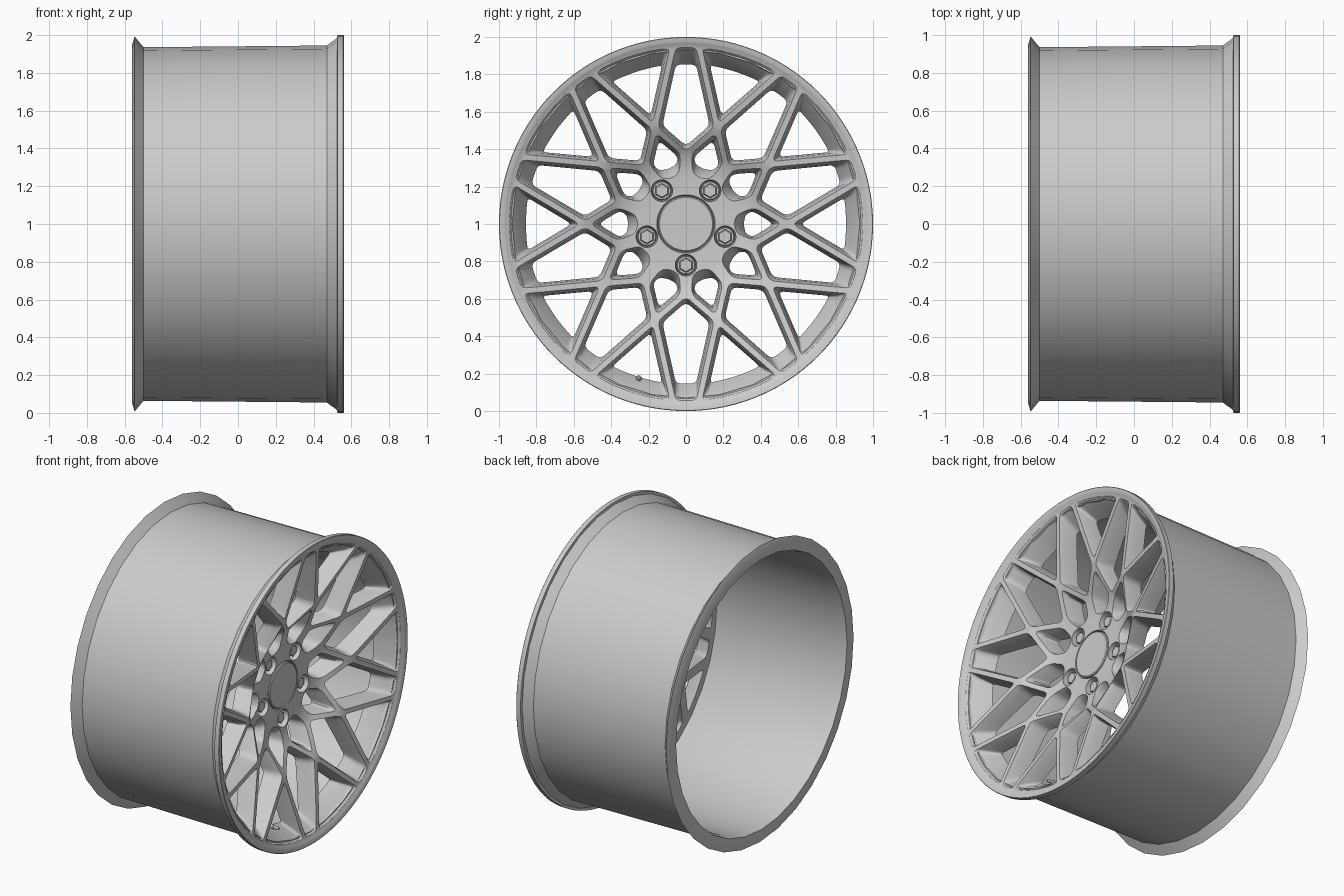
import bpy, bmesh
from math import sin, cos, radians
from mathutils import Vector

if "Cube" in bpy.data.objects:
    bpy.data.objects.remove(bpy.data.objects["Cube"])

# Front surface of the dished face: (radius, x)
FRONT = [(0.156, .333), (.25, .335), (.30, .34), (.37, .358), (.45, .41), (.54, .462),
         (.70, .495), (.85, .525), (.95, .543)]


def face_x(r):
    if r <= FRONT[0][0]:
        return FRONT[0][1]
    for (r0, x0), (r1, x1) in zip(FRONT, FRONT[1:]):
        if r <= r1:
            return x0 + (x1 - x0) * (r - r0) / (r1 - r0)
    return FRONT[-1][1]


def polar(r, deg):
    return Vector((r * sin(radians(deg)), r * cos(radians(deg))))


def finish(name, bm, angle=30):
    bmesh.ops.remove_doubles(bm, verts=bm.verts, dist=1e-5)
    bmesh.ops.recalc_face_normals(bm, faces=bm.faces)
    me = bpy.data.meshes.new(name)
    bm.to_mesh(me)
    bm.free()
    ob = bpy.data.objects.new(name, me)
    bpy.context.collection.objects.link(ob)
    if angle:
        smooth(ob, angle)
    return ob


def smooth(ob, angle):
    bpy.ops.object.select_all(action='DESELECT')
    ob.select_set(True)
    bpy.context.view_layer.objects.active = ob
    bpy.ops.object.shade_smooth_by_angle(angle=radians(angle))


def lathe(bm, profile, segs, centre=(0, 0), closed=False):
    """Spin (radius, x) points about an axis parallel to x."""
    rings = []
    for r, x in profile:
        ring = []
        for i in range(segs):
            p = polar(r, 360 * i / segs)
            ring.append(bm.verts.new((x, p.x + centre[0], p.y + centre[1] + 1)))
        rings.append(ring)
    pairs = list(zip(rings, rings[1:])) + ([(rings[-1], rings[0])] if closed else [])
    for a, b in pairs:
        for i in range(segs):
            j = (i + 1) % segs
            bm.faces.new((a[i], a[j], b[j], b[i]))
    if not closed:
        bm.faces.new(rings[0])
        bm.faces.new(rings[-1])


def inset_rounded(pts, insets, rad):
    """Inset each edge of a convex outline, then round its corners."""
    n = len(pts)
    c = sum(pts, Vector((0, 0))) / n
    lines = []
    for i in range(n):
        a, b = pts[i], pts[(i + 1) % n]
        d = (b - a).normalized()
        nrm = Vector((-d.y, d.x))
        if nrm.dot(c - a) < 0:
            nrm = -nrm
        lines.append((a + nrm * insets[i], d))
    corners = []
    for i in range(n):
        (p, d), (q, e) = lines[i - 1], lines[i]
        t = (q - p).cross(e) / d.cross(e)
        corners.append(p + d * t)
    arcs = []
    for i in range(n):
        v, a, b = corners[i], corners[i - 1], corners[(i + 1) % n]
        s = v + (a - v).normalized() * min(rad, .42 * (a - v).length)
        e = v + (b - v).normalized() * min(rad, .42 * (b - v).length)
        arcs.append([s * (1 - t) ** 2 + v * 2 * t * (1 - t) + e * t * t
                     for t in (0, .25, .5, .75, 1)])
    out = []
    for i in range(n):
        out += arcs[i]
        a, b = arcs[i][-1], arcs[(i + 1) % n][0]
        out += [a.lerp(b, k / 4) for k in (1, 2, 3)]
    return out


def opening(bm, outline, rad):
    """Tapered cutter; outline(level) gives points and edge insets."""
    loops = []
    for level, dx, flat in ((2, None, -.1), (2, -.15, None), (1, -.04, None),
                            (0, .006, None), (0, None, .8)):
        ring = []
        for p in inset_rounded(*outline(level), rad):
            x = flat if dx is None else face_x(p.length) + dx
            ring.append(bm.verts.new((x, p.x, p.y + 1)))
        loops.append(ring)
    n = len(loops[0])
    for a, b in zip(loops, loops[1:]):
        for i in range(n):
            j = (i + 1) % n
            bm.faces.new((a[i], a[j], b[j], b[i]))
    bm.faces.new(loops[0])
    bm.faces.new(loops[-1])


W = (.013, .028, .039)      # spoke half width: front, shoulder, back
RIM = (.953, .905, .840)    # outer edge of the openings at the same levels
HUB = (.252, .285, .315)    # inner edge of the hub holes at the same levels


def along(a, b, r):
    """Point on the spoke centre line a-b at radius r."""
    d = b - a
    A, B, C = d.dot(d), 2 * a.dot(d), a.dot(a) - r * r
    return a + d * ((-B + (B * B - 4 * A * C) ** .5) / (2 * A))


def kite(a):
    def f(l):
        w, R = W[l], RIM[l]
        n1, n2 = polar(.54, a + 18), polar(.54, a - 18)
        return ([polar(.37, a), n1, along(n1, polar(.96, a + 4), R),
                 along(n2, polar(.96, a - 4), R), n2], [w, w, 0, w, w])
    return f


def fan(a):
    def f(l):
        w, R = W[l], RIM[l]
        n = polar(.54, a)
        return ([n, along(n, polar(.96, a + 14), R), polar(R, a + 7), polar(R, a),
                 polar(R, a - 7), along(n, polar(.96, a - 14), R)], [w, 0, 0, 0, 0, w])
    return f


def hub_hole(a):
    def f(l):
        w, h = W[l], HUB[l]
        n, i1, i2 = polar(.54, a), polar(.37, a + 18), polar(.37, a - 18)
        k1, k2 = i1.lerp(n, .13), i2.lerp(n, .13)
        return ([n, k1, polar(h + .022, a + 12), polar(h, a), polar(h + .022, a - 12), k2],
                [w, w * .4, 0, 0, w * .4, w])
    return f


# Barrel with flared ends
bm = bmesh.new()
lathe(bm, [(.945, .47), (.986, .526), (.93, .53), (.905, .45), (.895, -.50), (.905, -.56),
           (.945, -.562), (.993, -.547), (.936, -.50)], 32, closed=True)
finish("barrel", bm)

# Dished face with front lip, before cutting
bm = bmesh.new()
lathe(bm, [(.02, .315), (.151, .315)] + FRONT + [(.965, .553), (.975, .557), (.997, .56),
      (1.0, .557), (1.0, .526), (.94, .522), (.925, .405), (.84, .405), (.70, .375),
      (.54, .335), (.45, .285), (.37, .24), (.28, .21), (.02, .21)], 120)
face = finish("spoked_face", bm, 0)

# All openings and bolt pockets in one cutter
BOLTS = [polar(.22, 180 + 72 * k) for k in range(5)]
bm = bmesh.new()
for k in range(10):
    opening(bm, kite(36 * k), .03)
    opening(bm, fan(36 * k + 18), .03)
    opening(bm, hub_hole(36 * k + 18), .035)
for b in BOLTS:
    lathe(bm, [(.052, .26), (.058, .34), (.058, .8)], 32, b)
bmesh.ops.triangulate(bm, faces=bm.faces)
cutter = finish("opening_cutter", bm, 0)
cutter.hide_render = True

mod = face.modifiers.new("openings", 'BOOLEAN')
mod.operation = 'DIFFERENCE'
mod.solver = 'EXACT'
mod.object = cutter
bpy.context.view_layer.objects.active = face
bpy.ops.object.modifier_apply(modifier=mod.name)
bpy.data.objects.remove(cutter)
smooth(face, 25)

# Centre cap
bm = bmesh.new()
lathe(bm, [(.02, .338), (.142, .338), (.148, .333), (.148, .30), (.02, .30)], 64)
finish("centre_cap", bm)

# Wheel bolts: round collar and hexagonal head
for i, b in enumerate(BOLTS):
    bm = bmesh.new()
    lathe(bm, [(.02, .25), (.050, .25), (.050, .285), (.046, .29), (.02, .29)], 32, b)
    finish(f"bolt_collar_{i + 1}", bm)
    bm = bmesh.new()
    lathe(bm, [(.02, .28), (.040, .28), (.040, .315), (.034, .322), (.02, .322)], 6, b)
    finish(f"bolt_head_{i + 1}", bm)

# Tyre valve
bm = bmesh.new()
lathe(bm, [(.016, .37), (.016, .44), (.010, .445), (.010, .475), (.007, .48)], 16,
      polar(.862, 197))
finish("valve", bm)
